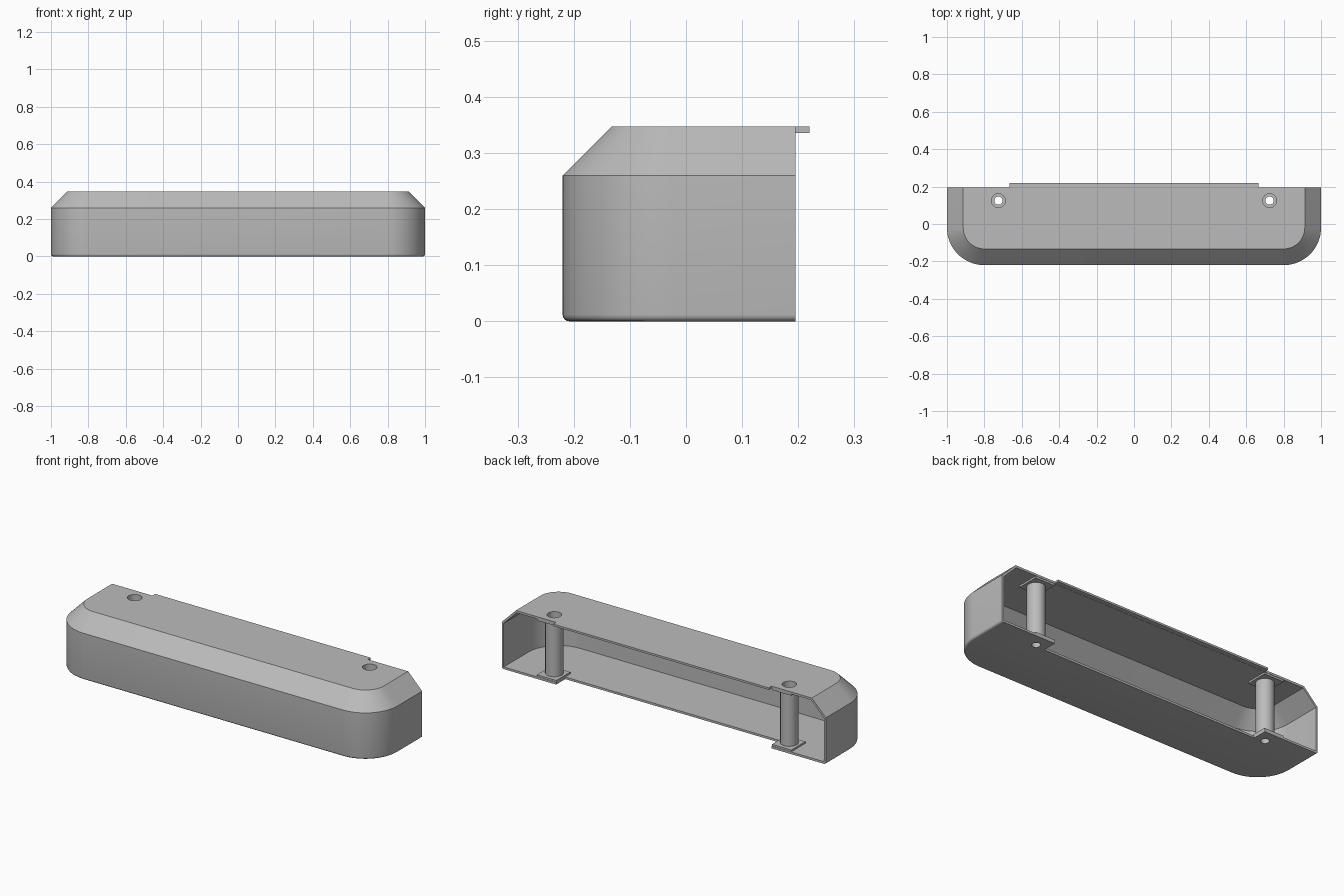
import bpy, bmesh, math
from mathutils import Matrix, Vector

cube = bpy.data.objects.get("Cube")
if cube:
    bpy.data.objects.remove(cube)

BACK, TOP, WALL = 0.195, 0.347, 0.012
POST_X, POST_Y = 0.725, 0.125

grey = bpy.data.materials.new("plain grey")
grey.use_nodes = True
COLOUR = (0.5, 0.5, 0.5, 1)
grey.diffuse_color = COLOUR
grey.node_tree.nodes["Principled BSDF"].inputs["Base Color"].default_value = COLOUR


def make(name, bm):
    bmesh.ops.recalc_face_normals(bm, faces=bm.faces)
    mesh = bpy.data.meshes.new(name)
    bm.to_mesh(mesh)
    bm.free()
    mesh.materials.append(grey)
    obj = bpy.data.objects.new(name, mesh)
    bpy.context.collection.objects.link(obj)
    return obj


def footprint(inset, z, back, steps=16):
    """Outline with two rounded front corners and a straight back."""
    r = 0.2 - inset
    pts = [(1 - inset, back, z)]
    for cx, start in ((0.8, 0), (-0.8, -math.pi / 2)):
        for i in range(steps + 1):
            a = start - i * math.pi / 2 / steps
            pts.append((cx + r * math.cos(a), -0.02 + r * math.sin(a), z))
    return pts + [(inset - 1, back, z)]


def loft(name, levels, back):
    bm = bmesh.new()
    rings = [[bm.verts.new(p) for p in footprint(i, z, back)] for i, z in levels]
    n = len(rings[0])
    for a, b in zip(rings, rings[1:]):
        for k in range(n):
            bm.faces.new((a[k], a[(k + 1) % n], b[(k + 1) % n], b[k]))
    bm.faces.new(rings[0])
    bm.faces.new(rings[-1])
    return make(name, bm)


def box(name, x0, x1, y0, y1, z0, z1):
    bm = bmesh.new()
    size = Vector((x1 - x0, y1 - y0, z1 - z0))
    centre = Vector((x0 + x1, y0 + y1, z0 + z1)) / 2
    bmesh.ops.create_cube(bm, size=1, matrix=Matrix.LocRotScale(centre, None, size))
    return make(name, bm)


def cylinder(name, x, radius, z0, z1):
    bm = bmesh.new()
    bmesh.ops.create_cone(bm, cap_ends=True, segments=40, radius1=radius, radius2=radius,
                          depth=z1 - z0, matrix=Matrix.Translation((x, POST_Y, (z0 + z1) / 2)))
    return make(name, bm)


def combine(target, tool, operation):
    mod = target.modifiers.new("combine", "BOOLEAN")
    mod.operation, mod.solver, mod.object = operation, "EXACT", tool
    bpy.context.view_layer.objects.active = target
    bpy.ops.object.modifier_apply(modifier=mod.name)
    bpy.data.objects.remove(tool)


# Outer body with a small rounded bottom edge and a sloped upper edge
rim = [(WALL * (1 - math.sin(a)), WALL * (1 - math.cos(a)))
       for a in (i * math.pi / 8 for i in range(5))]
housing = loft("housing", rim + [(0, 0.26), (0.087, TOP)], BACK)

# Hollow interior, open at the back
cavity = loft("cavity", [(WALL, WALL), (WALL, 0.255), (0.092, TOP - WALL)], 0.4)
combine(housing, cavity, "DIFFERENCE")

# Recess in the floor, matching the roof lip
combine(housing, box("floor_recess", -0.665, 0.665, BACK - 0.08, 0.4, -0.1, 0.05), "DIFFERENCE")
combine(housing, box("roof_lip", -0.665, 0.665, 0.15, 0.22, TOP - 0.011, TOP), "UNION")

# Screw posts with square pads and stepped bores
for x in (-POST_X, POST_X):
    for z in (0.006, TOP - 0.022):
        pad = box("pad", x - 0.06, x + 0.06, 0.07, BACK - 0.002, z, z + 0.016)
        combine(housing, pad, "UNION")
    combine(housing, cylinder("post", x, 0.046, 0.005, TOP - 0.005), "UNION")
    combine(housing, cylinder("wide_bore", x, 0.037, 0.05, 0.5), "DIFFERENCE")
    combine(housing, cylinder("screw_hole", x, 0.022, -0.1, 0.1), "DIFFERENCE")

bpy.ops.object.select_all(action="DESELECT")
housing.select_set(True)
bpy.context.view_layer.objects.active = housing
bpy.ops.object.shade_smooth_by_angle(angle=math.radians(30))
